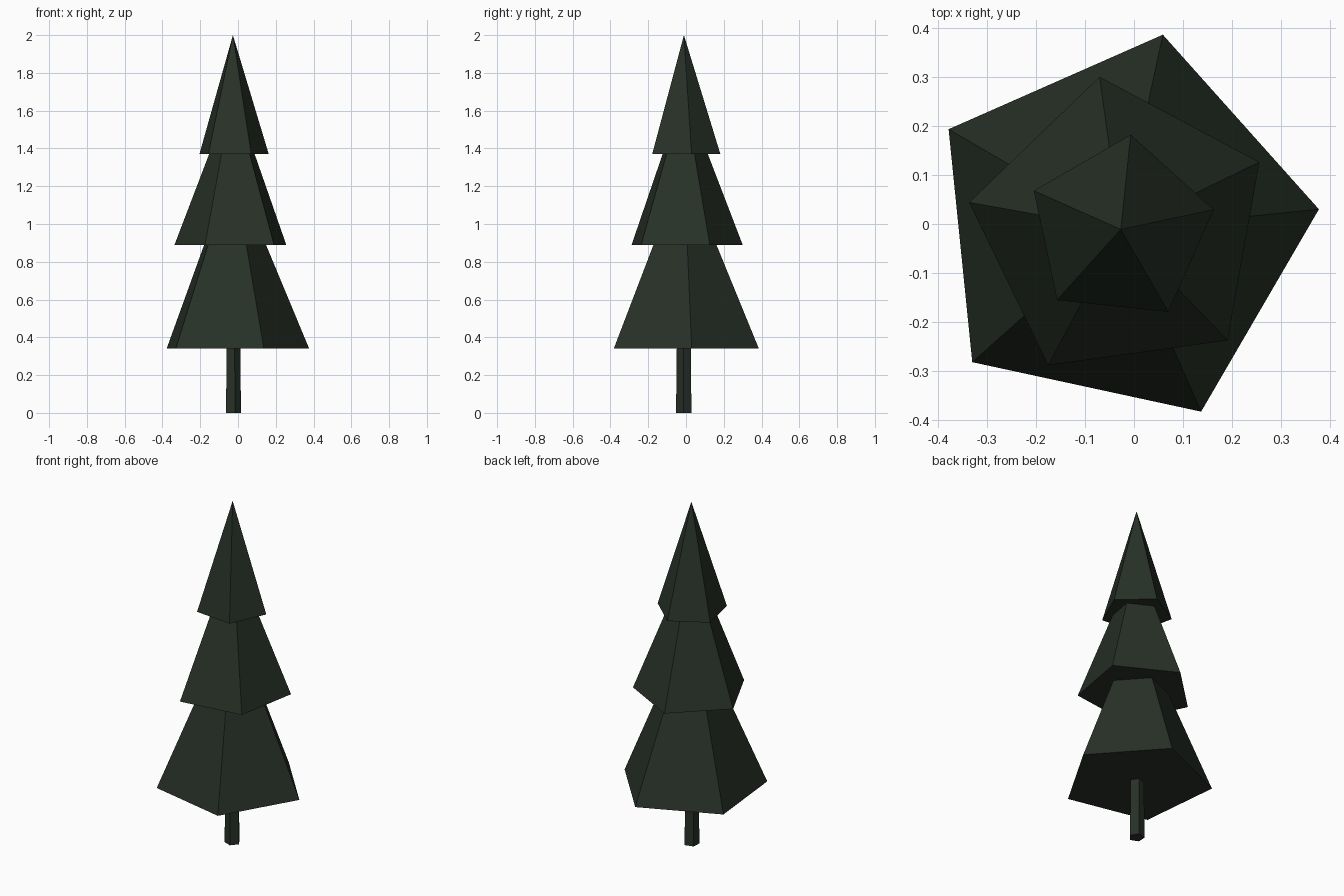
import bpy, math
from mathutils import Matrix

if "Cube" in bpy.data.objects:
    bpy.data.objects.remove(bpy.data.objects["Cube"])

green = bpy.data.materials.new("dark_pine_green")
green.diffuse_color = (0.0205, 0.0305, 0.0205, 1)
green.use_nodes = True
green.node_tree.nodes["Principled BSDF"].inputs["Base Color"].default_value = green.diffuse_color

AXIS = (-0.027, -0.011)  # the tree axis sits slightly off centre


def tier(name, z0, z1, r0, r1, first_angle):
    """Five-sided cone or frustum, first corner at first_angle degrees."""
    verts = []
    for z, r in ((z0, r0), (z1, r1)):
        for i in range(5 if r > 0 else 1):
            a = math.radians(first_angle + 72 * i)
            verts.append((AXIS[0] + r * math.cos(a), AXIS[1] + r * math.sin(a), z))
    faces = [(4, 3, 2, 1, 0)]
    for i in range(5):
        j = (i + 1) % 5
        faces.append((i, j, 5 + j, 5 + i) if r1 > 0 else (i, j, 5))
    if r1 > 0:
        faces.append((5, 6, 7, 8, 9))
    mesh = bpy.data.meshes.new(name)
    mesh.from_pydata(verts, [], faces)
    mesh.materials.append(green)
    obj = bpy.data.objects.new(name, mesh)
    bpy.context.collection.objects.link(obj)
    return obj


# trunk, slightly tapered
tier("trunk", 0.0, 0.35, 0.043, 0.039, -4)
# three stacked foliage tiers, each turned against the one below
tier("lower_foliage", 0.34, 0.895, 0.406, 0.174, 5.8)
tier("middle_foliage", 0.89, 1.375, 0.314, 0.126, 25.9)
tier("top_foliage", 1.37, 2.0, 0.194, 0.0, 12)
